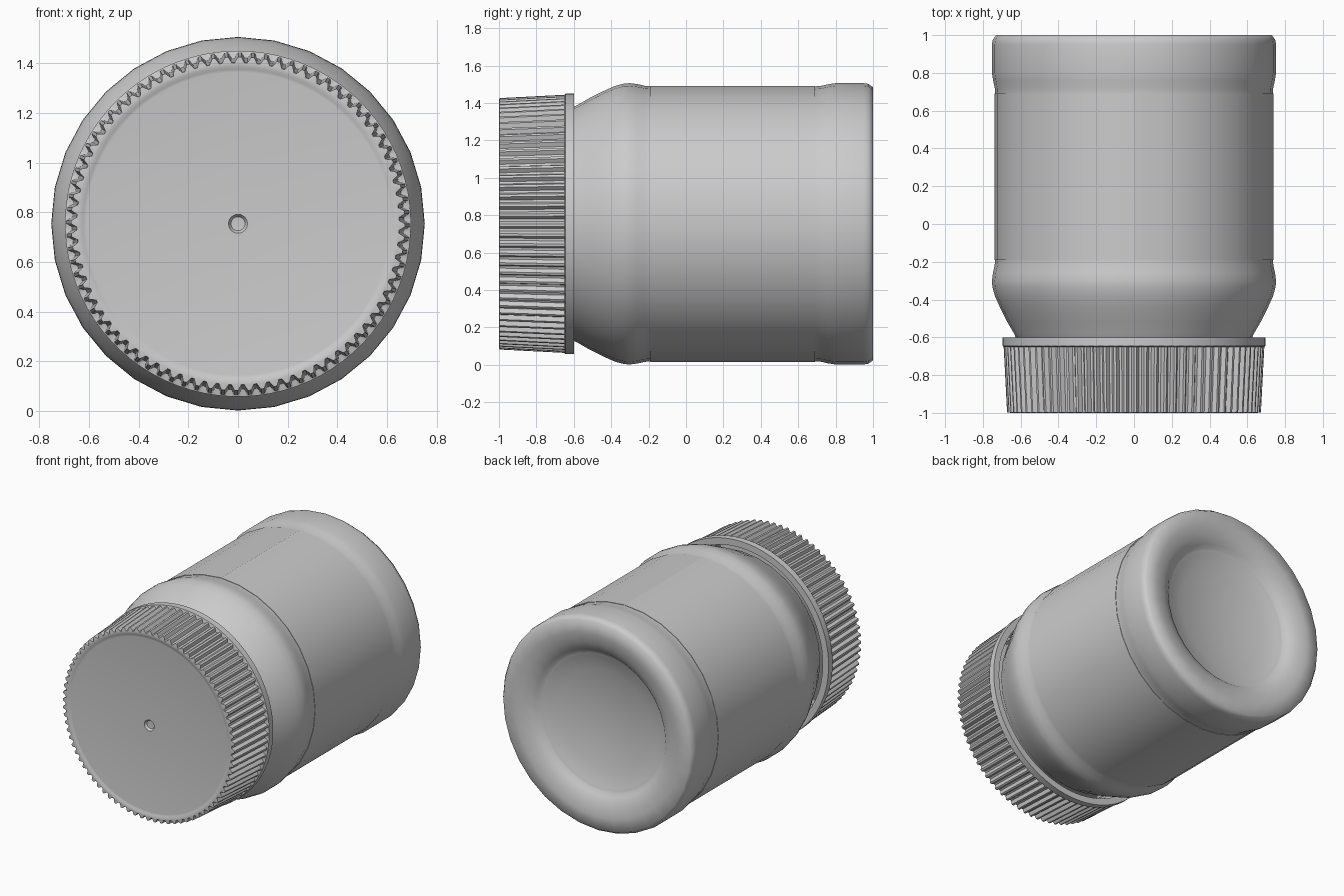
import bpy, bmesh, math

cube = bpy.data.objects.get("Cube")
if cube:
    bpy.data.objects.remove(cube, do_unlink=True)

AXIS_Z = 0.754
TAU = 2 * math.pi

grey = bpy.data.materials.new("plain grey")
grey.use_nodes = True
colour = (0.6, 0.6, 0.6, 1)
grey.diffuse_color = colour
grey.node_tree.nodes["Principled BSDF"].inputs["Base Color"].default_value = colour


def lathe(name, profile, sides, smooth_angle, sweep=TAU, ribbed=False):
    """Turn (radius, y, groove depth) points around the lying axis, starting at the top."""
    bm = bmesh.new()
    closed = abs(sweep - TAU) < 1e-6
    columns = sides if closed else sides + 1
    rings = []
    for radius, y, *groove in profile:
        if radius == 0:
            rings.append([bm.verts.new((0, y, AXIS_Z))] * columns)
            continue
        ring = []
        for i in range(columns):
            r = radius
            if ribbed and groove and i % 4 > 1:
                r -= groove[0]
            a = sweep * i / sides
            ring.append(bm.verts.new((r * math.sin(a), y, AXIS_Z + r * math.cos(a))))
        rings.append(ring)
    for a, b in zip(rings, rings[1:]):
        for i in range(sides):
            j = (i + 1) % columns
            corners = list(dict.fromkeys((a[i], a[j], b[j], b[i])))
            if len(corners) > 2:
                bm.faces.new(corners)
    bmesh.ops.recalc_face_normals(bm, faces=bm.faces)
    mesh = bpy.data.meshes.new(name)
    bm.to_mesh(mesh)
    bm.free()
    mesh.materials.append(grey)
    obj = bpy.data.objects.new(name, mesh)
    bpy.context.collection.objects.link(obj)
    bpy.ops.object.select_all(action='DESELECT')
    obj.select_set(True)
    bpy.context.view_layer.objects.active = obj
    bpy.ops.object.shade_smooth_by_angle(angle=math.radians(smooth_angle))
    return obj


# Jar body: neck, shoulder bulge, straight wall, foot bulge and hollow base
lathe("jar_body", [
    (0, -0.93), (0.6, -0.93), (0.6, -0.64), (0.62, -0.615),
    (0.635, -0.58), (0.67, -0.52), (0.71, -0.44), (0.737, -0.38),
    (0.75, -0.33), (0.752, -0.3), (0.747, -0.26), (0.738, -0.22),
    (0.735, -0.19), (0.735, 0.69), (0.737, 0.72), (0.746, 0.76),
    (0.752, 0.8), (0.752, 0.95), (0.748, 0.975), (0.73, 1),
    (0.64, 1), (0.57, 0.985), (0.51, 0.955), (0.49, 0.935),
    (0.475, 0.932), (0.46, 0.925), (0.36, 0.9), (0.24, 0.88),
    (0.12, 0.868), (0, 0.865)], 32, 85)

# Label sleeve with a narrow seam along the top
lathe("label_sleeve", [
    (0.735, -0.19), (0.738, -0.19), (0.738, 0.69), (0.735, 0.69)],
    32, 30, sweep=TAU - 0.006)

# Screw cap: dimpled face, raised rim, tapered ribs, plain flange, hollow inside
lathe("screw_cap", [
    (0, -0.975), (0.028, -0.977), (0.038, -0.992), (0.61, -0.992),
    (0.622, -0.994), (0.632, -1), (0.648, -1),
    (0.672, -0.998, 0.022), (0.69, -0.65, 0.022), (0.696, -0.645),
    (0.696, -0.6), (0.65, -0.6), (0.64, -0.95), (0, -0.95)],
    320, 35, ribbed=True)
